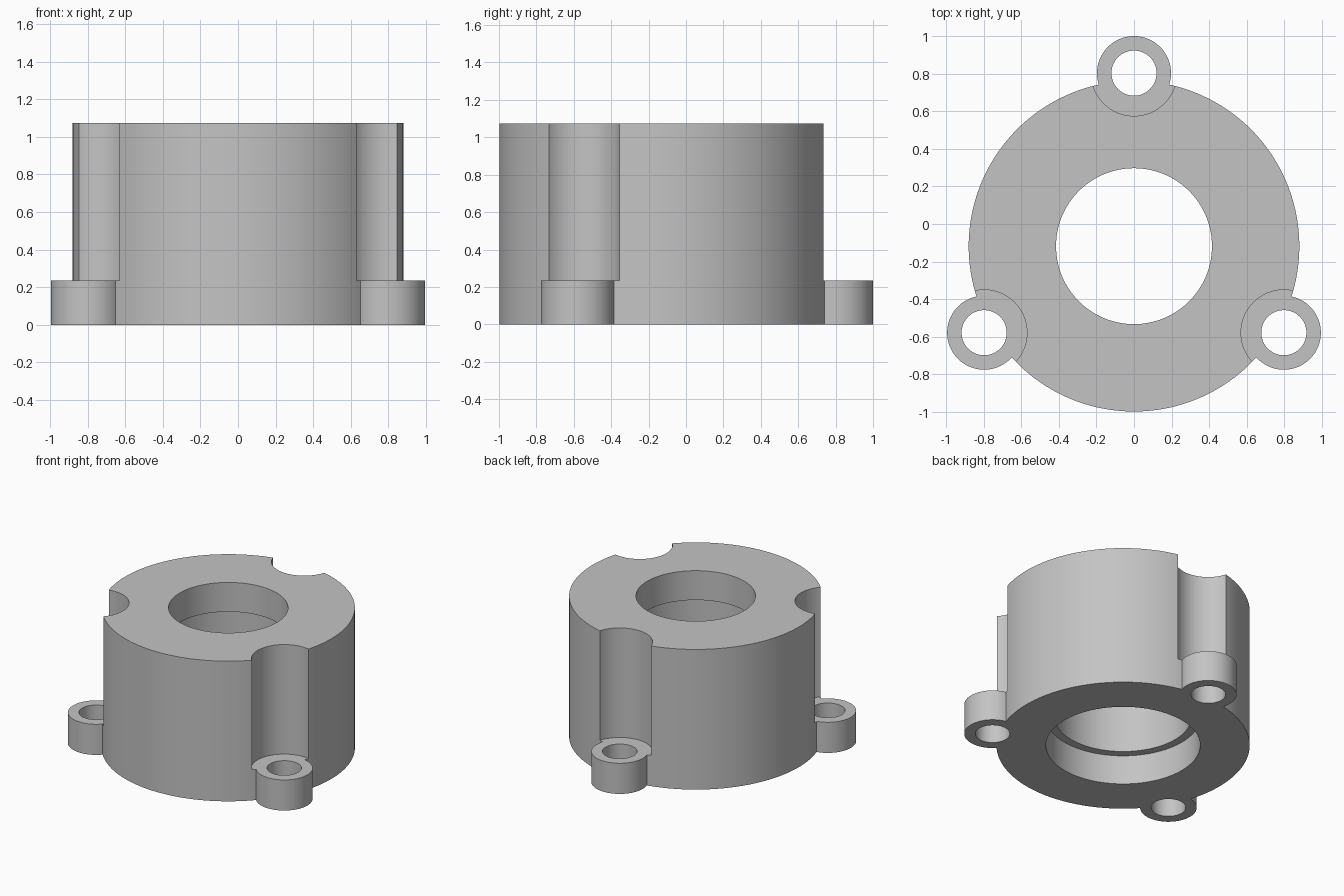
import bpy, math

AXIS_Y = -0.118      # centre of the round body
HEIGHT = 1.075
EAR_TOP = 0.235
EAR_DIST = 0.921     # body axis to screw hole axis

if "Cube" in bpy.data.objects:
    bpy.data.objects.remove(bpy.data.objects["Cube"])

grey = bpy.data.materials.new("light_grey")
grey.use_nodes = True
colour = (0.55, 0.55, 0.55, 1)
grey.diffuse_color = colour
grey.node_tree.nodes["Principled BSDF"].inputs["Base Color"].default_value = colour


def cylinder(name, radius, z0, z1, centre, sides=96):
    bpy.ops.mesh.primitive_cylinder_add(
        vertices=sides, radius=radius, depth=z1 - z0,
        location=(centre[0], centre[1], (z0 + z1) / 2))
    obj = bpy.context.object
    obj.name = name
    obj.data.materials.append(grey)
    return obj


def combine(target, tool, operation):
    """Apply a boolean and discard the tool."""
    mod = target.modifiers.new(operation.lower(), 'BOOLEAN')
    mod.operation, mod.object, mod.solver = operation, tool, 'EXACT'
    bpy.context.view_layer.objects.active = target
    bpy.ops.object.modifier_apply(modifier=mod.name)
    bpy.data.objects.remove(tool)


# Round body
axis = (0, AXIS_Y)
housing = cylinder("flanged_housing", 0.88, 0, HEIGHT, axis, 192)

# Three mounting ears, each with a clearance notch above and a screw hole
for angle in (90, 210, 330):
    a = math.radians(angle)
    spot = (EAR_DIST * math.cos(a), AXIS_Y + EAR_DIST * math.sin(a))
    combine(housing, cylinder("notch", 0.228, EAR_TOP, HEIGHT + 0.2, spot), 'DIFFERENCE')
    combine(housing, cylinder("ear", 0.197, 0, EAR_TOP, spot), 'UNION')
    combine(housing, cylinder("screw_hole", 0.12, -0.2, HEIGHT, spot), 'DIFFERENCE')

# Stepped bore: top lip, main chamber, bottom recess
for radius, low, high in ((0.415, -0.2, HEIGHT + 0.2),
                          (0.475, -0.2, 0.85),
                          (0.536, -0.2, 0.225)):
    combine(housing, cylinder("bore", radius, low, high, axis, 128), 'DIFFERENCE')

# Smooth walls with crisp rims
bpy.ops.object.select_all(action='DESELECT')
housing.select_set(True)
bpy.context.view_layer.objects.active = housing
bpy.ops.object.shade_smooth_by_angle(angle=math.radians(30))
